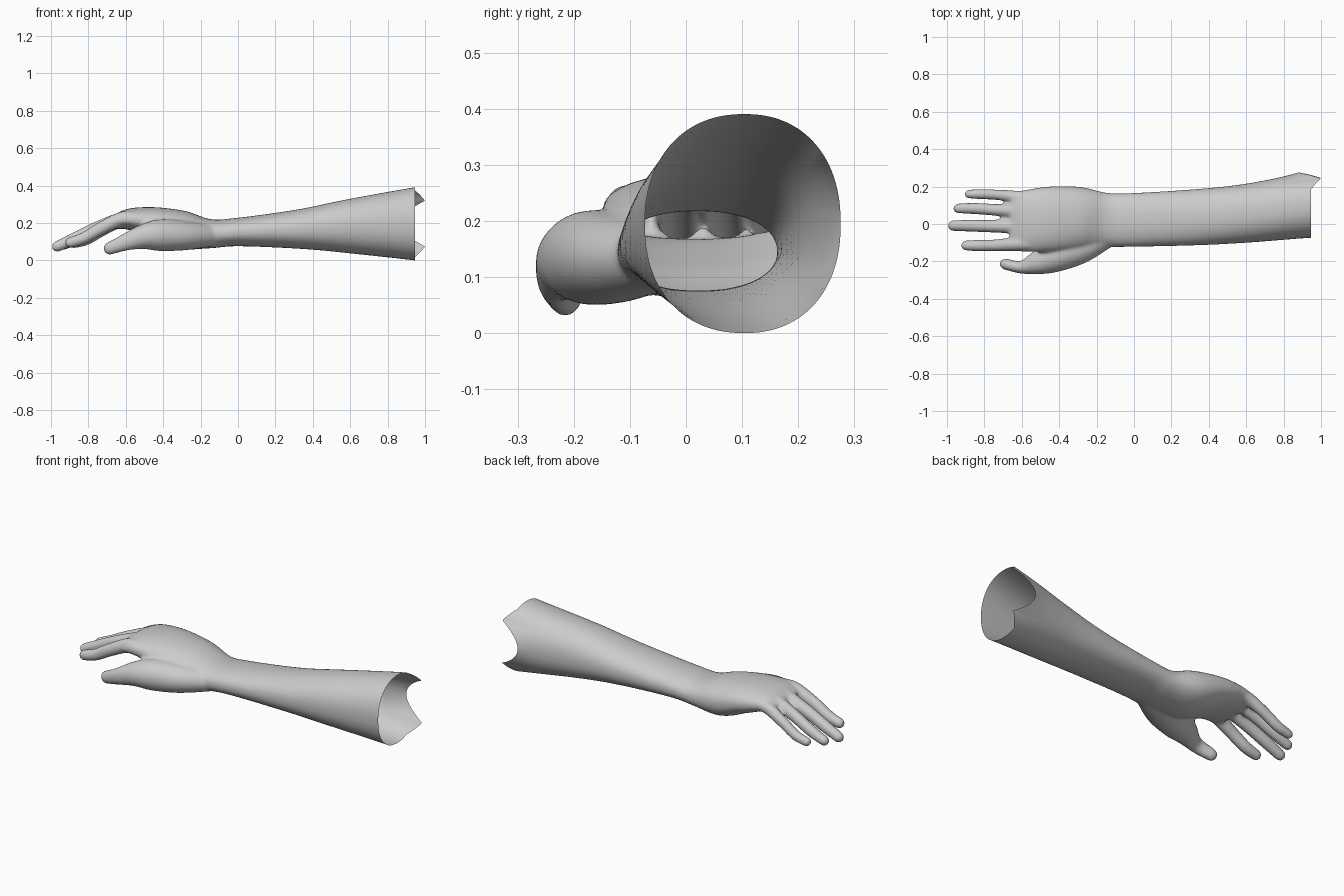
import bpy, bmesh, math
from mathutils import Vector

if "Cube" in bpy.data.objects:
    bpy.data.objects.remove(bpy.data.objects["Cube"])

SIDES = 40


def spline(rows, steps=8):
    """Smoothly interpolate rows of numbers (Catmull-Rom)."""
    out = []
    for i in range(len(rows) - 1):
        p = [Vector(rows[min(max(i + k, 0), len(rows) - 1)]) for k in (-1, 0, 1, 2)]
        for s in range(steps):
            t = s / steps
            out.append(0.5 * (2 * p[1] + (p[2] - p[0]) * t
                              + (2 * p[0] - 5 * p[1] + 4 * p[2] - p[3]) * t ** 2
                              + (3 * p[1] - p[0] - 3 * p[2] + p[3]) * t ** 3))
    return out + [Vector(rows[-1])]


def loft(bm, rows, round_tip=True, power=1.0):
    """Closed tube through rows of (x, y, z, half width, half height)."""
    rows = spline(rows)
    if round_tip:
        last = rows[-1]
        d = (Vector(last[:3]) - Vector(rows[-2][:3])).normalized()
        for k in range(1, 7):
            a = k * math.radians(14)
            c = Vector(last[:3]) + d * last[4] * math.sin(a)
            rows.append(Vector((*c, last[3] * math.cos(a), last[4] * math.cos(a))))
    rings = []
    for i, r in enumerate(rows):
        d = Vector(rows[min(i + 1, len(rows) - 1)][:3]) - Vector(rows[max(i - 1, 0)][:3])
        side = d.cross(Vector((0, 0, 1))).normalized()
        up = side.cross(d).normalized()
        ring = []
        for k in range(SIDES):
            a = 2 * math.pi * k / SIDES
            c, s = math.cos(a), math.sin(a)
            c = math.copysign(abs(c) ** power, c)
            s = math.copysign(abs(s) ** power, s)
            ring.append(bm.verts.new(Vector(r[:3]) + side * c * r[3] + up * s * r[4]))
        rings.append(ring)
    for a, b in zip(rings, rings[1:]):
        for k in range(SIDES):
            n = (k + 1) % SIDES
            bm.faces.new((a[k], a[n], b[n], b[k]))
    bm.faces.new(rings[0][::-1])
    bm.faces.new(rings[-1])


bm = bmesh.new()

# forearm, wrist and palm
loft(bm, [(1.06, .105, .197, .18, .212), (.94, .1, .197, .174, .195),
          (.6, .057, .185, .157, .146), (.33, .036, .17, .15, .106),
          (0, .022, .154, .144, .076), (-.15, .021, .145, .146, .078),
          (-.3, .029, .165, .17, .103), (-.45, .025, .204, .175, .084),
          (-.58, .016, .222, .165, .058), (-.655, .018, .204, .16, .037)],
     round_tip=False, power=.9)

# fingers: base y, middle y, tip y, tip x, drop, radius
for y0, y1, y2, tip, drop, r in ((-.105, -.114, -.115, -.93, -.003, .032),
                                 (-.012, -.012, -.009, -1.0, 0, .033),
                                 (.07, .076, .083, -.97, 0, .031),
                                 (.145, .155, .16, -.91, .008, .028)):
    n = (-.6 - tip - r) / .37
    loft(bm, [(-.54, y0, .222 - drop, r * 1.1, r * 1.2),
              (-.62, y0, .222 - drop, r * 1.2, r * 1.2),
              (-.6 - .16 * n, y1, .172 - drop, r * 1.02, r * 1.1),
              (-.6 - .28 * n, y2, .118 - drop, r * .98, r),
              (-.6 - .37 * n, y2, .076 - drop + (1 - n) * .1, r * .85, r * .9)])

# thumb
loft(bm, [(-.12, -.05, .135, .06, .055), (-.28, -.12, .135, .088, .078),
          (-.42, -.172, .137, .085, .084), (-.51, -.205, .128, .066, .066),
          (-.6, -.231, .1, .035, .046), (-.685, -.215, .067, .03, .035)])

bmesh.ops.recalc_face_normals(bm, faces=bm.faces)
mesh = bpy.data.meshes.new("arm_and_hand")
bm.to_mesh(mesh)
bm.free()
arm = bpy.data.objects.new("arm_and_hand", mesh)
bpy.context.collection.objects.link(arm)
bpy.context.view_layer.objects.active = arm
arm.select_set(True)

# fuse the parts into one skin
m = arm.modifiers.new("fuse", 'REMESH')
m.mode = 'VOXEL'
m.voxel_size = .009
s = arm.modifiers.new("soften", 'SMOOTH')
s.factor = .5
s.iterations = 8
for name in ("fuse", "soften"):
    bpy.ops.object.modifier_apply(modifier=name)

# open hollow end with a notch between two points on the back side
bm = bmesh.new()
bm.from_mesh(arm.data)
bmesh.ops.bisect_plane(bm, geom=bm.verts[:] + bm.edges[:] + bm.faces[:],
                       plane_co=(.945, 0, 0), plane_no=(1, 0, 0), clear_outer=True)
for v in bm.verts:
    if v.co.x > .6:
        a = abs(math.degrees(math.atan2(v.co.z - .2, v.co.y - .1)))
        if a < 40:
            end = .88 + .12 * (a / 40) ** 2
        else:
            end = .945 + .055 * max(0, 1 - (a - 40) / 25)
        t = (v.co.x - .6) / .345
        v.co.x += (end - .945) * t ** 3
low = min(v.co.z for v in bm.verts)
for v in bm.verts:
    v.co.z -= low
bm.to_mesh(arm.data)
bm.free()

mat = bpy.data.materials.new("plain grey")
mat.diffuse_color = (.6, .6, .6, 1)
mat.use_nodes = True
mat.node_tree.nodes["Principled BSDF"].inputs["Base Color"].default_value = mat.diffuse_color
arm.data.materials.clear()
arm.data.materials.append(mat)
bpy.ops.object.shade_smooth()
